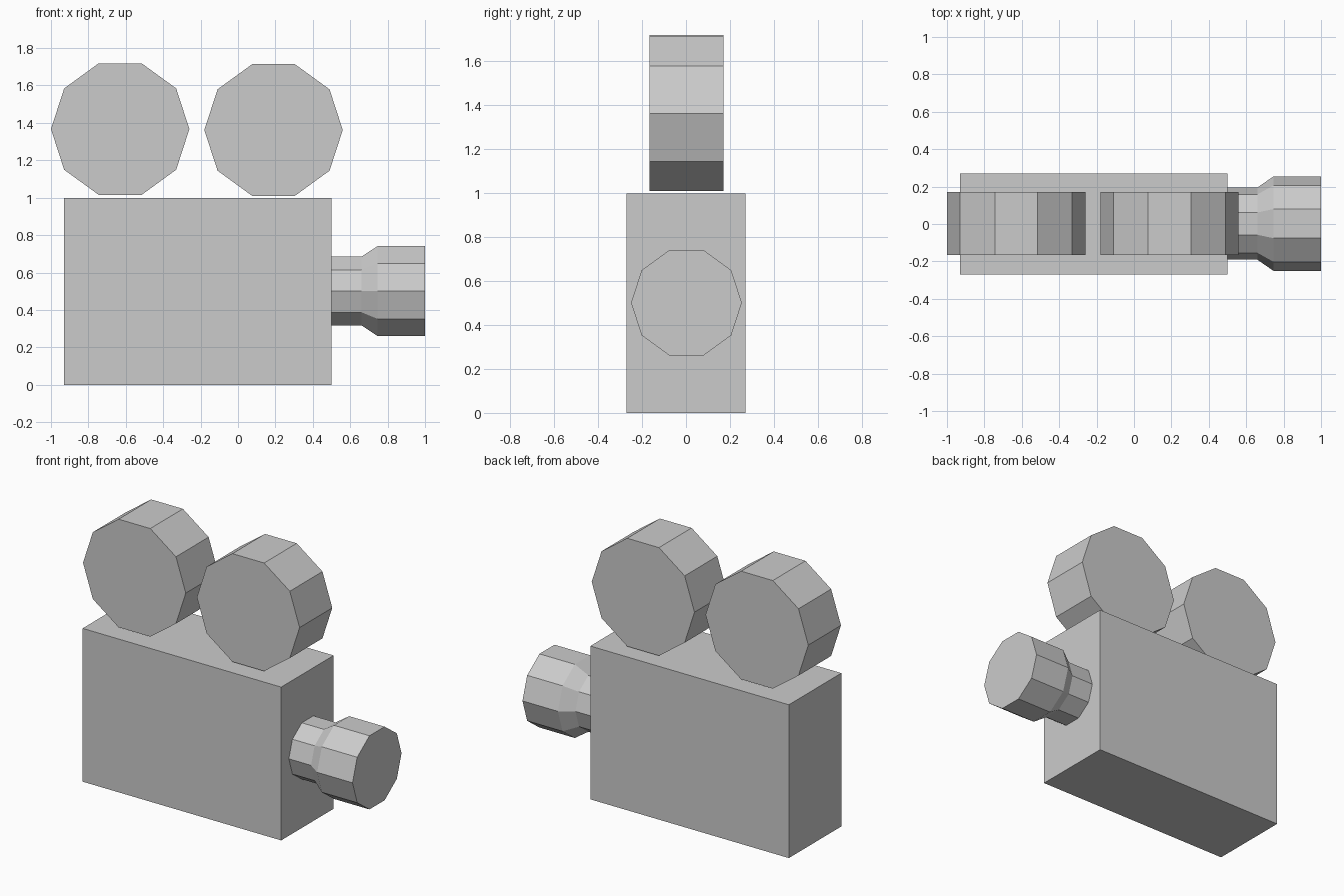
import bpy, bmesh
from math import cos, sin, pi
from mathutils import Vector

if "Cube" in bpy.data.objects:
    bpy.data.objects.remove(bpy.data.objects["Cube"])

SIDES = 10


def make_object(name, bm):
    bmesh.ops.recalc_face_normals(bm, faces=bm.faces)
    mesh = bpy.data.meshes.new(name)
    bm.to_mesh(mesh)
    bm.free()
    obj = bpy.data.objects.new(name, mesh)
    bpy.context.collection.objects.link(obj)
    return obj


def turned(name, centre, axis, side, profile):
    """Ten-sided closed solid: profile is (distance along axis, radius)."""
    bm = bmesh.new()
    axis, side, centre = Vector(axis), Vector(side), Vector(centre)
    up = Vector((0, 0, 1))
    rings = []
    for d, r in profile:
        rings.append([bm.verts.new(centre + axis * d
                                   + side * r * cos(2 * pi * i / SIDES)
                                   + up * r * sin(2 * pi * i / SIDES))
                      for i in range(SIDES)])
    for a, b in zip(rings, rings[1:]):
        for i in range(SIDES):
            j = (i + 1) % SIDES
            bm.faces.new((a[i], a[j], b[j], b[i]))
    bm.faces.new(rings[0])
    bm.faces.new(rings[-1])
    return make_object(name, bm)


# Camera body
bm = bmesh.new()
bmesh.ops.create_cube(bm, size=1)
bmesh.ops.scale(bm, vec=(1.43, 0.54, 0.998), verts=bm.verts)
bmesh.ops.translate(bm, vec=(-0.215, 0, 0.499), verts=bm.verts)
make_object("camera_body", bm)

# Film reels on top
for name, x, z in (("rear_reel", -0.63, 1.367), ("front_reel", 0.19, 1.362)):
    turned(name, (x, 0.002, z), (0, 1, 0), (1, 0, 0),
           [(-0.168, 0.37), (0.168, 0.37)])

# Stepped lens
turned("lens", (0, 0.002, 0.501), (1, 0, 0), (0, 1, 0),
       [(0.5, 0.193), (0.66, 0.193), (0.745, 0.252), (1.0, 0.252)])
